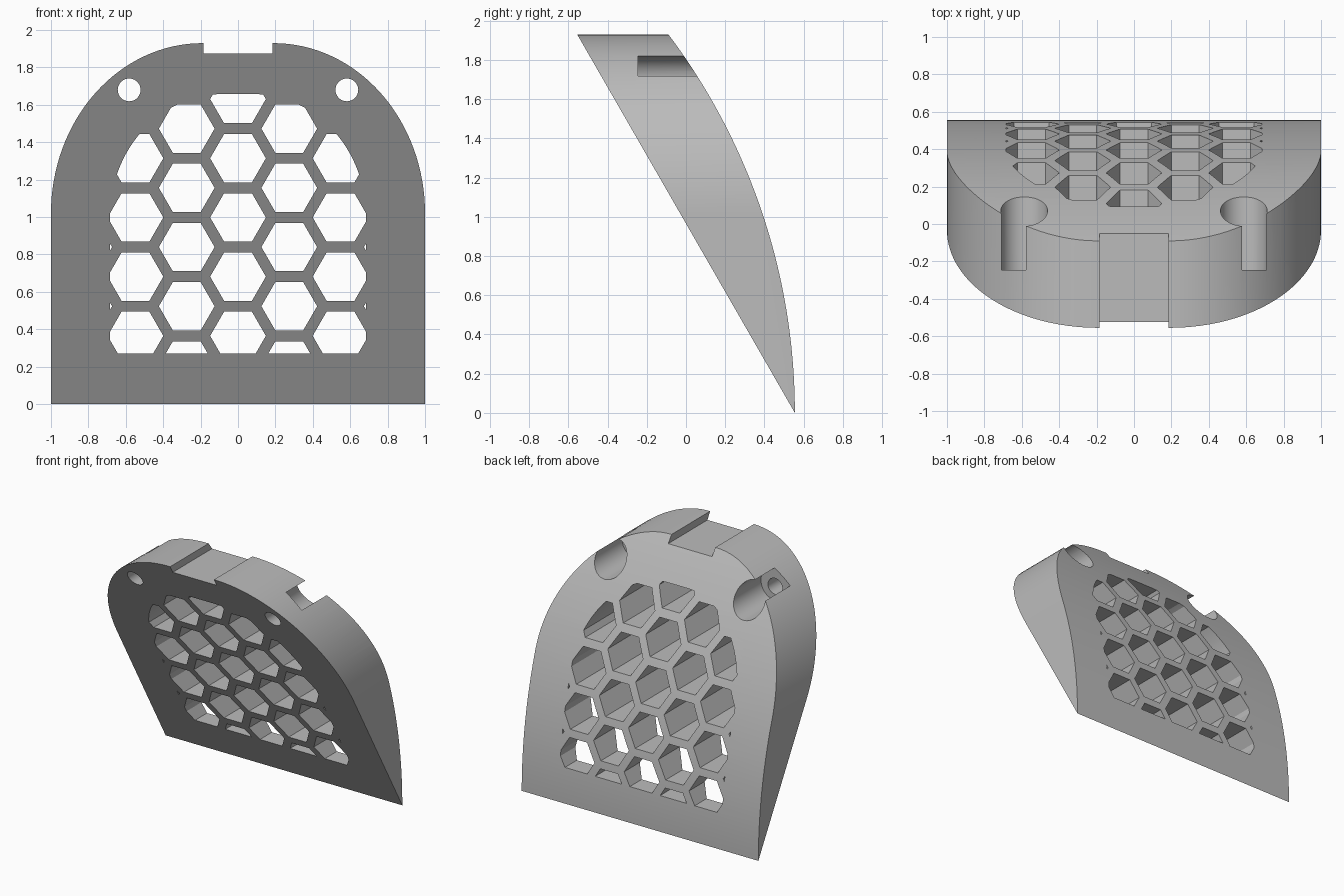
import bpy
import bmesh
from math import sin, cos, pi, sqrt

if "Cube" in bpy.data.objects:
    bpy.data.objects.remove(bpy.data.objects["Cube"], do_unlink=True)

grey = bpy.data.materials.new("plain_grey")
grey.use_nodes = True
grey.diffuse_color = (0.5, 0.5, 0.5, 1)
grey.node_tree.nodes["Principled BSDF"].inputs["Base Color"].default_value = (0.5, 0.5, 0.5, 1)


def prisms(name, outlines, axis, start, end):
    """Closed prisms from 2D outlines: (x, z) along y, or (y, z) along x."""
    bm = bmesh.new()
    for outline in outlines:
        def ring(d):
            return [bm.verts.new((a, d, b) if axis == "y" else (d, a, b)) for a, b in outline]
        low, high = ring(start), ring(end)
        bm.faces.new(low)
        bm.faces.new(high[::-1])
        for i in range(len(low)):
            j = (i + 1) % len(low)
            bm.faces.new((low[j], low[i], high[i], high[j]))
    bmesh.ops.recalc_face_normals(bm, faces=bm.faces)
    mesh = bpy.data.meshes.new(name)
    bm.to_mesh(mesh)
    bm.free()
    mesh.materials.append(grey)
    obj = bpy.data.objects.new(name, mesh)
    bpy.context.collection.objects.link(obj)
    return obj


def combine(obj, cutter, operation):
    """Apply a boolean and discard the helper."""
    cutter.hide_render = True
    mod = obj.modifiers.new("cut", "BOOLEAN")
    mod.object, mod.operation, mod.solver = cutter, operation, "EXACT"
    bpy.context.view_layer.update()
    result = bpy.data.meshes.new_from_object(obj.evaluated_get(bpy.context.evaluated_depsgraph_get()))
    obj.modifiers.clear()
    obj.data = result
    bpy.data.objects.remove(cutter, do_unlink=True)


def arch(half, shoulder, spring, top, base, steps=32):
    """Arched outline: straight sides, elliptical shoulders."""
    right = [(shoulder + (half - shoulder) * cos(pi / 2 * i / steps),
              spring + (top - spring) * sin(pi / 2 * i / steps)) for i in range(steps + 1)]
    left = [(-x, z) for x, z in reversed(right)]
    return [(half, base)] + right + left + [(-half, base)]


def circle(x, z, radius, sides):
    return [(x + radius * cos(2 * pi * i / sides), z + radius * sin(2 * pi * i / sides))
            for i in range(sides)]


# Wedge body: sloping flat front, curved back
height, depth, radius = 1.93, 0.555, 3.21
peak = 2.05
back = [(depth - radius + sqrt(radius ** 2 - z * z), z)
        for z in (peak * i / 40 for i in range(41))]
front_top = (depth - 2 * depth / height * peak, peak)
body = prisms("grille_cover", [back + [front_top]], "x", -1.2, 1.2)
combine(body, prisms("outline", [arch(1, 0.19, 1.02, height, -0.2)], "y", -2, 2), "INTERSECT")

# Notch in the top edge
notch = [(-0.185, 1.875), (0.185, 1.875), (0.185, 2.2), (-0.185, 2.2)]
combine(body, prisms("notch", [notch], "y", -2, 2), "DIFFERENCE")

# Honeycomb openings, trimmed to an inner arch
pitch, cell = 0.3165, 0.149
cells = []
for column in range(-3, 4):
    offset = pitch / 2 if column % 2 else 0
    for row in range(-1, 5):
        cells.append(circle(column * pitch * sqrt(3) / 2, 0.365 + offset + row * pitch, cell, 6))
honeycomb = prisms("honeycomb", cells, "y", -1.5, 1.5)
combine(honeycomb, prisms("trim", [arch(0.685, 0.08, 1.0, 1.658, 0.27)], "y", -1.6, 1.6), "INTERSECT")
combine(body, honeycomb, "DIFFERENCE")

# Screw holes with wide counterbores from the back
for side in (-1, 1):
    combine(body, prisms("counterbore", [circle(side * 0.587, 1.695, 0.125, 48)], "y", -0.245, 2), "DIFFERENCE")
    combine(body, prisms("screw_hole", [circle(side * 0.582, 1.68, 0.061, 32)], "y", -2, 2), "DIFFERENCE")

# Smooth curved walls, keep edges sharp
bpy.ops.object.select_all(action="DESELECT")
body.select_set(True)
bpy.context.view_layer.objects.active = body
bpy.ops.object.shade_smooth_by_angle(angle=pi / 7)
